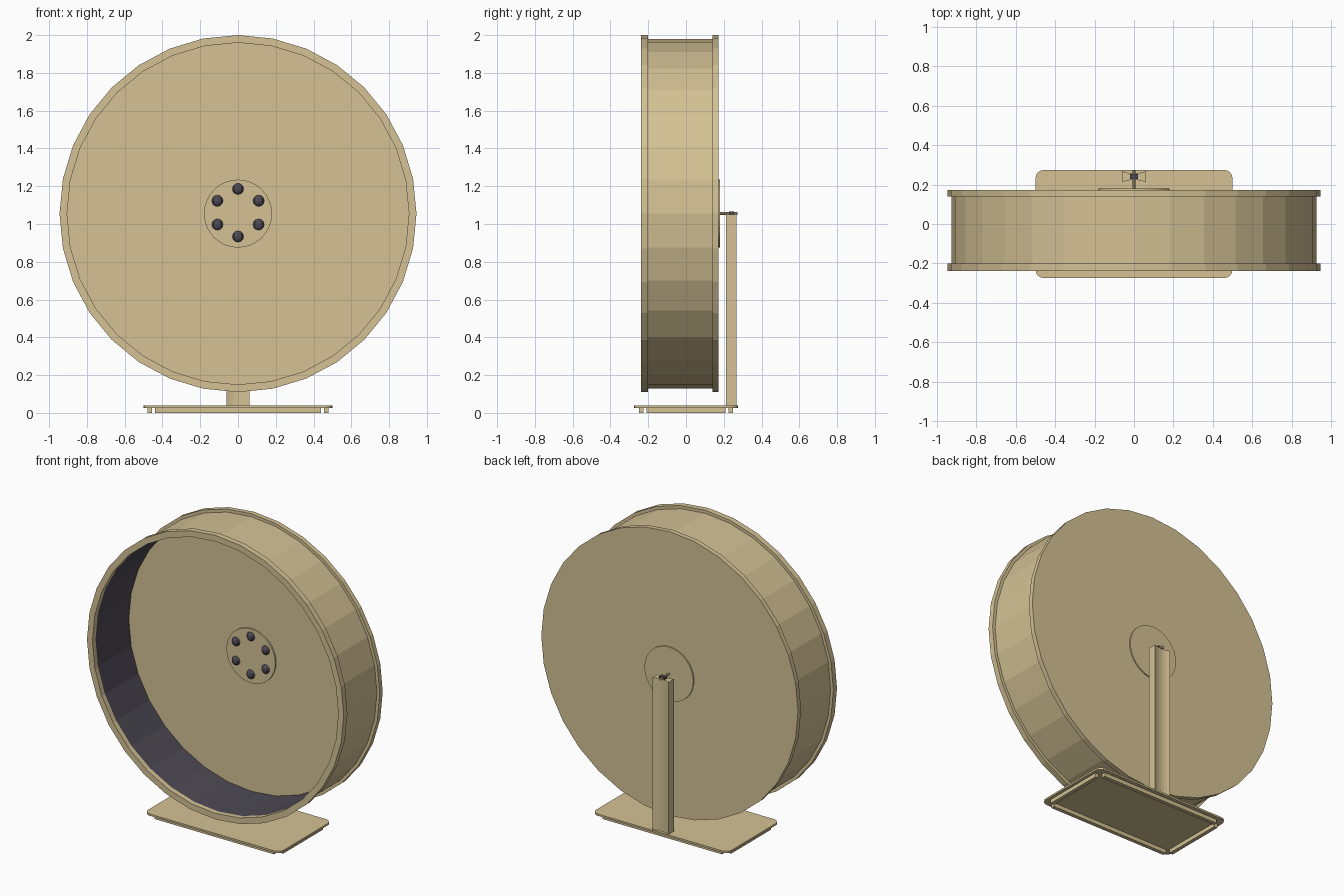
import bpy, bmesh, math
from mathutils import Matrix, Vector

if "Cube" in bpy.data.objects:
    bpy.data.objects.remove(bpy.data.objects["Cube"])

CZ, SIDES = 1.055, 32


def material(name, rgb):
    m = bpy.data.materials.new(name)
    m.diffuse_color = (*rgb, 1)
    m.use_nodes = True
    m.node_tree.nodes["Principled BSDF"].inputs["Base Color"].default_value = m.diffuse_color
    return m


tan = material("tan wood", (0.66, 0.54, 0.30))
dark = material("dark grey", (0.075, 0.068, 0.09))


def finish(name, bm, *mats):
    bmesh.ops.recalc_face_normals(bm, faces=bm.faces)
    me = bpy.data.meshes.new(name)
    bm.to_mesh(me)
    bm.free()
    for m in mats:
        me.materials.append(m)
    ob = bpy.data.objects.new(name, me)
    bpy.context.collection.objects.link(ob)
    return ob


def prism(name, pts, z0, z1, mat):
    bm = bmesh.new()
    f = bm.faces.new([bm.verts.new((x, y, z0)) for x, y in pts])
    r = bmesh.ops.extrude_face_region(bm, geom=[f])
    for v in r["geom"]:
        if isinstance(v, bmesh.types.BMVert):
            v.co.z = z1
    return finish(name, bm, mat)


def box(name, x0, x1, y0, y1, z0, z1, mat):
    return prism(name, [(x0, y0), (x1, y0), (x1, y1), (x0, y1)], z0, z1, mat)


def cylinder(name, x, z, y0, y1, r, r2, n, mat):
    """Cylinder along y; r at the front end, r2 at the back end."""
    bm = bmesh.new()
    mtx = Matrix.Translation((x, (y0 + y1) / 2, z)) @ Matrix.Rotation(math.pi / 2, 4, 'X')
    bmesh.ops.create_cone(bm, cap_ends=True, segments=n, radius1=r2, radius2=r,
                          depth=y1 - y0, matrix=mtx)
    return finish(name, bm, mat)


# wheel: lathed drum with two raised rims and a closed back
profile = [(0, 0.172), (0.945, 0.172), (0.945, 0.14), (0.925, 0.14), (0.925, -0.20),
           (0.945, -0.20), (0.945, -0.238), (0.905, -0.238), (0.905, -0.205),
           (0.905, 0.145), (0, 0.145)]
bm = bmesh.new()
vs = [bm.verts.new((r, y, CZ)) for r, y in profile]
es = [bm.edges.new(p) for p in zip(vs, vs[1:])]
bmesh.ops.spin(bm, geom=vs + es, cent=(0, 0, CZ), axis=(0, 1, 0),
               angle=2 * math.pi, steps=SIDES, use_duplicate=False)
bmesh.ops.remove_doubles(bm, verts=bm.verts, dist=1e-4)
bmesh.ops.recalc_face_normals(bm, faces=bm.faces)
# running surface: long faces pointing at the axle
for f in bm.faces:
    c = f.calc_center_median()
    if abs(f.normal.y) < 0.1 and f.normal.dot(Vector((c.x, 0, c.z - CZ))) < 0 and c.y > -0.1:
        f.material_index = 1
finish("wheel", bm, tan, dark)

# hub plates inside and outside
cylinder("hub_inner", 0, CZ, 0.135, 0.15, 0.18, 0.18, 32, tan)
cylinder("hub_outer", 0, CZ, 0.165, 0.18, 0.18, 0.18, 32, tan)

# six domed hub bolts
for i in range(6):
    a = math.radians(90 + 60 * i)
    x, z = 0.126 * math.cos(a), CZ + 0.005 + 0.126 * math.sin(a)
    bm = bmesh.new()
    bmesh.ops.create_uvsphere(bm, u_segments=8, v_segments=6, radius=0.03,
                              matrix=Matrix.Translation((x, 0.135, z)) @ Matrix.Diagonal((1, 0.7, 1, 1)))
    finish("hub_bolt", bm, dark)

# post with concave broad sides
N = 6
curve = [(-0.06 + 0.12 * i / N, 0.012 * (1 - (2 * i / N - 1) ** 2)) for i in range(N + 1)]
pts = [(x, 0.212 + d) for x, d in curve] + [(x, 0.268 - d) for x, d in reversed(curve)]
prism("post", pts, 0.03, 1.05, tan)

# axle and its clamp
cylinder("axle", 0, 1.056, 0.17, 0.272, 0.008, 0.008, 8, tan)
box("axle_clamp", -0.02, 0.02, 0.228, 0.254, 1.045, 1.066, dark)

# base plate with rounded corners
pts = []
for k, (sx, sy) in enumerate([(1, 1), (-1, 1), (-1, -1), (1, -1)]):
    for j in range(5):
        a = math.pi / 2 * (k + j / 4)
        pts.append((sx * 0.455 + 0.045 * math.cos(a), sy * 0.23 + 0.045 * math.sin(a)))
prism("base_plate", pts, 0.026, 0.038, tan)

# foot strips under the base, open at the corners
for s in (-1, 1):
    y = sorted((s * 0.25, s * 0.225))
    box("foot_strip_long", -0.44, 0.44, *y, 0, 0.028, tan)
    x = sorted((s * 0.48, s * 0.455))
    box("foot_strip_short", *x, -0.21, 0.21, 0, 0.028, tan)
